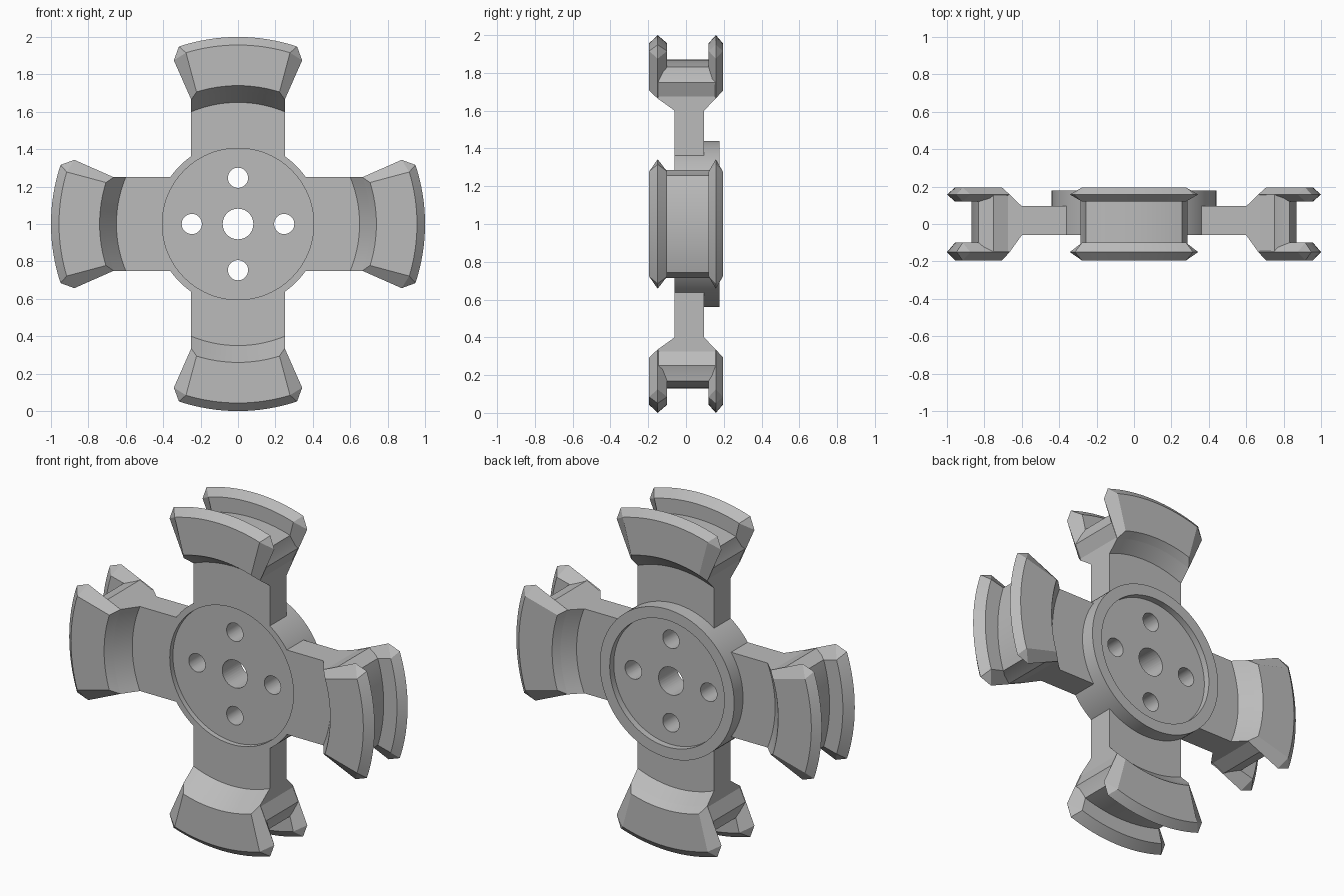
import bpy, bmesh, math
from mathutils import Matrix

if "Cube" in bpy.data.objects:
    bpy.data.objects.remove(bpy.data.objects["Cube"], do_unlink=True)

grey = bpy.data.materials.new("mid_grey")
grey.use_nodes = True
COL = (0.5, 0.5, 0.5, 1)
grey.diffuse_color = COL
grey.node_tree.nodes["Principled BSDF"].inputs["Base Color"].default_value = COL
CENTRE = (0, 0, 1)


def add_object(name, mesh, turn=0):
    ob = bpy.data.objects.new(name, mesh)
    bpy.context.scene.collection.objects.link(ob)
    ob.location = CENTRE
    ob.rotation_euler[1] = turn
    return ob


def to_mesh(bm, name):
    bmesh.ops.remove_doubles(bm, verts=bm.verts, dist=0.0005)
    bmesh.ops.recalc_face_normals(bm, faces=bm.faces)
    mesh = bpy.data.meshes.new(name)
    bm.to_mesh(mesh)
    bm.free()
    mesh.materials.append(grey)
    return mesh


def smooth(ob, angle=22):
    bpy.ops.object.select_all(action='DESELECT')
    ob.select_set(True)
    bpy.context.view_layer.objects.active = ob
    bpy.ops.object.shade_smooth_by_angle(angle=math.radians(angle))


def arc(r, half_x, n=16):
    """Points (x, z) on a circle about the hub, from -half_x to +half_x."""
    a = math.asin(half_x / r)
    return [(r * math.sin(a * (2 * i / n - 1)), r * math.cos(a * (2 * i / n - 1)))
            for i in range(n + 1)]


def outline(r_in, x_in, sides, r_out, x_out):
    """Sector outline: inner arc, right side points, outer arc, left side points."""
    left = [(-x, z) for x, z in reversed(sides)]
    return arc(r_in, x_in) + list(sides) + arc(r_out, x_out)[::-1] + left


def loft(name, layers):
    """Skin a list of (y, outline) layers and cap both ends."""
    bm = bmesh.new()
    rings = [[bm.verts.new((x, y, z)) for x, z in pts] for y, pts in layers]
    n = len(rings[0])
    for a, b in zip(rings, rings[1:]):
        for i in range(n):
            j = (i + 1) % n
            bm.faces.new((a[i], a[j], b[j], b[i]))
    bm.faces.new(rings[0])
    bm.faces.new(rings[-1][::-1])
    return to_mesh(bm, name)


# Straight spoke between hub and pad
spoke_shape = outline(0.42, 0.25, [], 0.655, 0.25)
spoke = loft("spoke", [(-0.06, spoke_shape), (0.095, spoke_shape)])

# Flared block carrying the flanges, with conical shoulders and tapered top
block_sides = [(0.25, 0.674), (0.285, 0.75), (0.257, 0.828)]
block = loft("pad_block", [
    (y, outline(r, 0.25, block_sides, 0.87, 0.257))
    for y, r in ((-0.15, 0.71), (-0.06, 0.65), (0.095, 0.65), (0.158, 0.71))])

# Flange with edges chamfered to a ridge on both sides
ridge = outline(0.71, 0.25, [(0.343, 0.875)], 1.0, 0.316)
face = outline(0.74, 0.222, [(0.278, 0.916)], 0.957, 0.278)
inner = outline(0.70, 0.215, [(0.278, 0.916)], 0.957, 0.278)
front_flange = loft("front_flange", [(-0.195, face), (-0.15, ridge), (-0.10, inner)])
rear_flange = loft("rear_flange", [(0.12, inner), (0.158, ridge), (0.195, face)])

# Four identical arms around the hub
for k, side in enumerate(("top", "left", "bottom", "right")):
    for mesh in (spoke, block, front_flange, rear_flange):
        ob = add_object(f"{side}_{mesh.name}", mesh, k * math.pi / 2)
        if k == 0:
            smooth(ob)

# Hub: turned disc with a shallow recess on each side
bm = bmesh.new()
profile = [(0, -0.03), (0.405, -0.03), (0.405, -0.06), (0.44, -0.06),
           (0.44, 0.178), (0.375, 0.178), (0.375, 0.14), (0, 0.14)]
verts = [bm.verts.new((r, y, 0)) for r, y in profile]
edges = [bm.edges.new(pair) for pair in zip(verts, verts[1:])]
bmesh.ops.spin(bm, geom=verts + edges, cent=(0, 0, 0), axis=(0, 1, 0),
               angle=2 * math.pi, steps=96)
hub = add_object("hub", to_mesh(bm, "hub"))

# Centre bore and four bolt holes
bm = bmesh.new()
for x, z, r in ((0, 0, 0.082), (0.247, 0, 0.054), (-0.247, 0, 0.054),
                (0, 0.247, 0.054), (0, -0.247, 0.054)):
    place = Matrix.Translation((x, 0.05, z)) @ Matrix.Rotation(math.pi / 2, 4, 'X')
    bmesh.ops.create_cone(bm, cap_ends=True, segments=40, radius1=r, radius2=r,
                          depth=0.6, matrix=place)
cutter = add_object("hole_cutter", to_mesh(bm, "hole_cutter"))
cutter.hide_render = True
cut = hub.modifiers.new("holes", 'BOOLEAN')
cut.operation = 'DIFFERENCE'
cut.solver = 'EXACT'
cut.object = cutter
bpy.ops.object.select_all(action='DESELECT')
hub.select_set(True)
bpy.context.view_layer.objects.active = hub
bpy.ops.object.modifier_apply(modifier="holes")
bpy.data.objects.remove(cutter, do_unlink=True)
smooth(hub)
